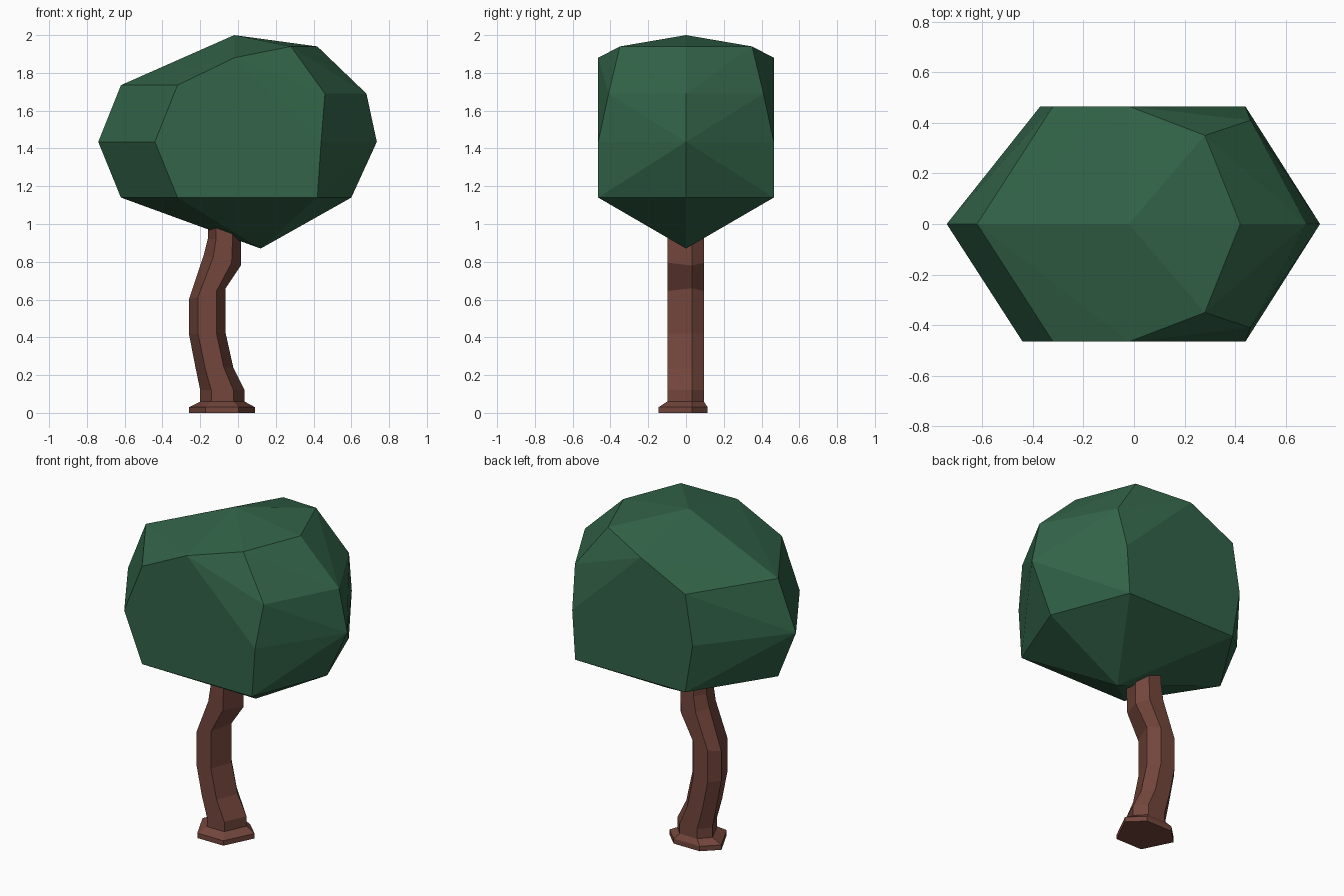
import bpy, bmesh

cube = bpy.data.objects.get("Cube")
if cube:
    bpy.data.objects.remove(cube, do_unlink=True)


def material(name, rgb):
    m = bpy.data.materials.new(name)
    m.use_nodes = True
    m.diffuse_color = (*rgb, 1)
    bsdf = next(n for n in m.node_tree.nodes if n.type == 'BSDF_PRINCIPLED')
    bsdf.inputs["Base Color"].default_value = (*rgb, 1)
    return m


def finish(bm, name, mat):
    bmesh.ops.recalc_face_normals(bm, faces=bm.faces)
    mesh = bpy.data.meshes.new(name)
    bm.to_mesh(mesh)
    bm.free()
    mesh.materials.append(mat)
    obj = bpy.data.objects.new(name, mesh)
    bpy.context.collection.objects.link(obj)
    return obj


leaf_green = material("leaf green", (0.032, 0.125, 0.065))
bark_brown = material("bark brown", (0.171, 0.061, 0.045))

# Faceted canopy: a hull around a centre outline and mirrored side outlines
centre = [(-.02, 2), (.42, 1.94), (.68, 1.69), (.735, 1.435), (.6, 1.14),
          (.12, .87), (-.62, 1.14), (-.74, 1.435), (-.62, 1.735)]
side = [(-.32, .465, 1.14), (-.32, .465, 1.735), (-.02, .465, 1.88),
        (.28, .35, 1.94), (.46, .41, 1.69), (.44, .465, 1.435), (.42, .465, 1.14)]
points = [(x, 0, z) for x, z in centre]
for s in (-1, 1):
    points += [(x, s * y, z) for x, y, z in side]
points += [(-.44, -.465, 1.435), (-.37, .465, 1.435)]

bm = bmesh.new()
for p in points:
    bm.verts.new(p)
hull = bmesh.ops.convex_hull(bm, input=bm.verts[:])
loose = [v for v in bm.verts if not v.link_faces]
bmesh.ops.delete(bm, geom=loose, context='VERTS')
finish(bm, "canopy", leaf_green)

# Six-sided trunk cross-section, in units of half its width
section = [(.5, -1), (1, .35), (.5, 1), (-.5, 1), (-1, .35), (-.5, -1)]


def tube(name, rings, mat):
    """Each ring: left x, left z, right x, right z, front y, back y."""
    bm = bmesh.new()
    loops = []
    for xl, zl, xr, zr, yf, yb in rings:
        loop = []
        for u, v in section:
            t = (u + 1) / 2
            w = (v + 1) / 2
            loop.append(bm.verts.new((xl + (xr - xl) * t,
                                      yf + (yb - yf) * w,
                                      zl + (zr - zl) * t)))
        loops.append(loop)
    for a, b in zip(loops, loops[1:]):
        for i in range(len(section)):
            j = (i + 1) % len(section)
            bm.faces.new((a[i], a[j], b[j], b[i]))
    bm.faces.new(loops[0])
    bm.faces.new(loops[-1])
    return finish(bm, name, mat)


# Crooked trunk, bending left and then back under the canopy
bends = [(-.2, .05, .035, .05), (-.2, .12, .035, .12), (-.225, .24, -.025, .24),
         (-.26, .42, -.065, .42), (-.26, .6, -.065, .66), (-.18, .84, .015, .78),
         (-.16, .92, .015, .92), (-.16, 1.06, .015, 1.0)]
tube("trunk", [(*b, -.098, .095) for b in bends], bark_brown)

# Flared foot with a bevelled rim
tube("trunk_foot", [(-.26, 0, .09, 0, -.145, .115),
                    (-.26, .03, .09, .03, -.145, .115),
                    (-.2, .06, .035, .06, -.1, .095)], bark_brown)
